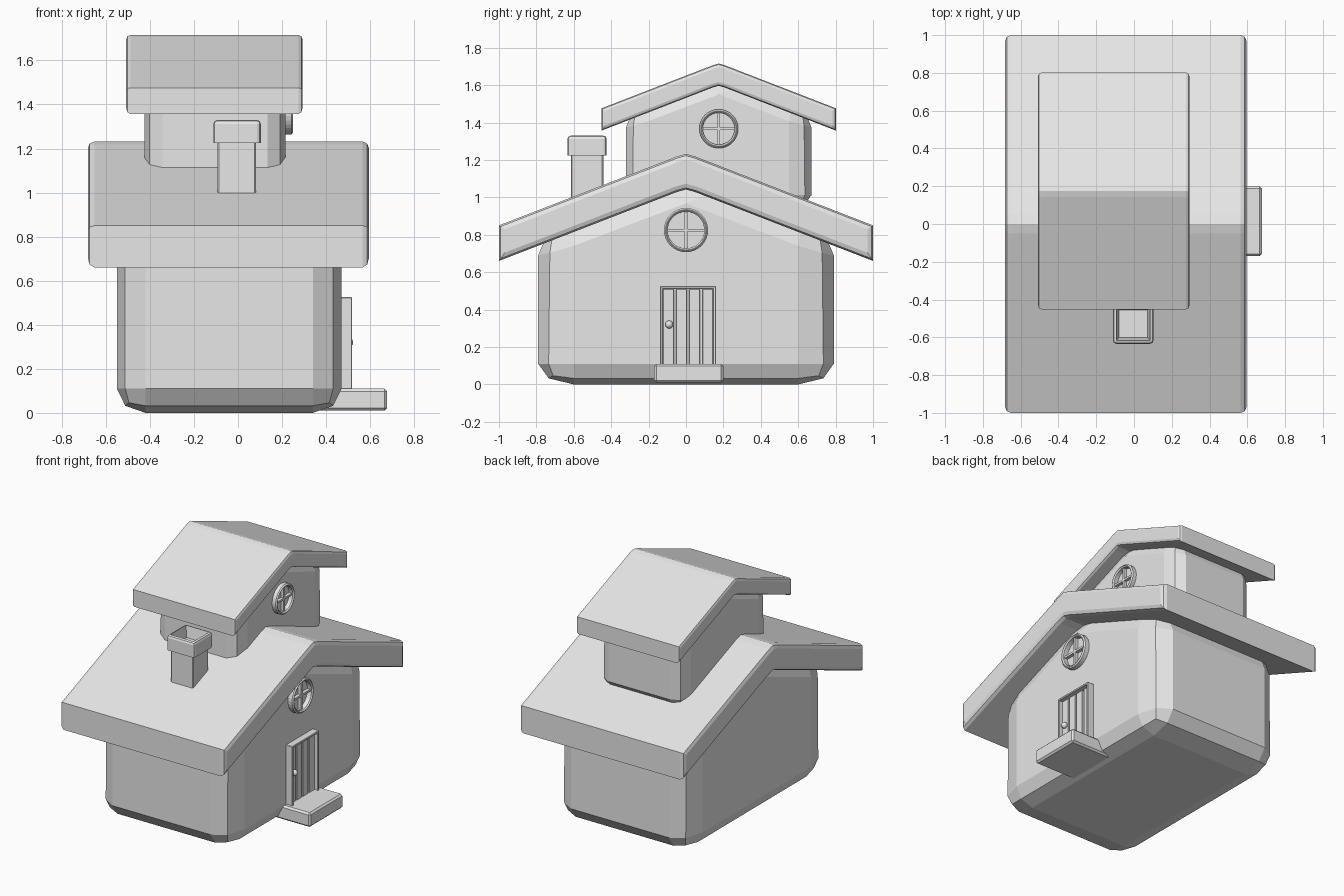
import bpy, bmesh, math
from mathutils import Matrix, Vector

if "Cube" in bpy.data.objects:
    bpy.data.objects.remove(bpy.data.objects["Cube"])

grey = bpy.data.materials.new("plain_grey")
grey.use_nodes = True
grey.diffuse_color = (0.8, 0.8, 0.8, 1)
grey.node_tree.nodes["Principled BSDF"].inputs["Base Color"].default_value = (0.8, 0.8, 0.8, 1)


def finish(name, bm, smooth=False):
    bmesh.ops.recalc_face_normals(bm, faces=bm.faces)
    for f in bm.faces:
        f.smooth = smooth
    mesh = bpy.data.meshes.new(name)
    bm.to_mesh(mesh)
    bm.free()
    mesh.materials.append(grey)
    obj = bpy.data.objects.new(name, mesh)
    bpy.context.collection.objects.link(obj)
    return obj


def bevel(bm, edges, width, segments=2):
    bmesh.ops.bevel(bm, geom=list(edges), offset=width, segments=segments,
                    profile=0.5, affect='EDGES', clamp_overlap=True)


def prism(profile, x0, x1):
    """Extrude a y-z outline along x."""
    bm = bmesh.new()
    face = bm.faces.new([bm.verts.new((x0, y, z)) for y, z in profile])
    new = bmesh.ops.extrude_face_region(bm, geom=[face])["geom"]
    bmesh.ops.translate(bm, vec=(x1 - x0, 0, 0),
                        verts=[v for v in new if isinstance(v, bmesh.types.BMVert)])
    bmesh.ops.recalc_face_normals(bm, faces=bm.faces)
    return bm


def box(name, lo, hi, width=0.0, segments=1):
    lo, hi = Vector(lo), Vector(hi)
    bm = bmesh.new()
    bmesh.ops.create_cube(bm, size=1)
    bmesh.ops.scale(bm, vec=hi - lo, verts=bm.verts)
    bmesh.ops.translate(bm, vec=(lo + hi) / 2, verts=bm.verts)
    if width:
        bevel(bm, bm.edges, width, segments)
    return finish(name, bm)


# Walls and roof of one storey, placed by a matrix
def storey(prefix, place):
    bm = prism([(-.79, 0), (.79, 0), (.79, .8), (0, 1.1), (-.79, .8)], -.55, .47)
    stretch = Vector((.13, .19, .11))
    bmesh.ops.scale(bm, vec=[1 / s for s in stretch], verts=bm.verts)
    bevel(bm, bm.edges, 1.0)
    bmesh.ops.scale(bm, vec=stretch, verts=bm.verts)
    bm.transform(place)
    finish(prefix + "_walls", bm)

    top = [(-1, .85), (-.05, 1.218), (0, 1.232), (.05, 1.218), (1, .85)]
    under = [(y, z - .19) for y, z in reversed(top)]
    bm = prism(top + under, -.682, .595)
    rim = [e for e in bm.edges if abs(e.verts[0].co.x - e.verts[1].co.x) < .01]
    bevel(bm, rim, .03)
    bm.transform(place)
    finish(prefix + "_roof", bm)


storey("lower", Matrix.Identity(4))
storey("upper", Matrix.Translation((-.08, .175, .943)) @ Matrix.Scale(.627, 4))


# Round window with a cross of bars
def window(prefix, wall, y, z, outer, inner, depth):
    bm = bmesh.new()
    c = .008
    section = [(wall - .03, inner), (wall + depth - c, inner), (wall + depth, inner + c),
               (wall + depth, outer - c), (wall + depth - c, outer), (wall - .03, outer)]
    verts = [bm.verts.new((x, y, z + r)) for x, r in section]
    edges = [bm.edges.new((a, b)) for a, b in zip(verts, verts[1:] + verts[:1])]
    bmesh.ops.spin(bm, geom=verts + edges, cent=(0, y, z), axis=(1, 0, 0),
                   angle=math.tau, steps=32)
    bmesh.ops.remove_doubles(bm, verts=bm.verts, dist=1e-4)
    finish(prefix + "_window_ring", bm)
    front, t, reach = wall + depth * .6, .007, inner + .005
    box(prefix + "_window_upright", (wall - .02, y - t, z - reach), (front, y + t, z + reach))
    box(prefix + "_window_crossbar", (wall - .02, y - reach, z - t), (front, y + reach, z + t))


window("lower", .47, 0, .825, .118, .098, .04)
window("upper", .215, .175, 1.367, .104, .085, .035)

# Door frame, planks and knob
left, right, head, sill = -.138, .16, .525, .1
for name, a, b in (("near", left, left + .015), ("far", right - .015, right)):
    box("door_frame_" + name, (.43, a, sill), (.518, b, head), .003)
box("door_frame_top", (.43, left, head - .015), (.518, right, head), .003)
pitch = (right - left - .03 + .012) / 4
for i in range(4):
    y = left + .015 + i * pitch
    box(f"door_plank_{i + 1}", (.44, y, sill), (.492, y + pitch - .012, head - .015), .003)

bm = bmesh.new()
bmesh.ops.create_uvsphere(bm, u_segments=16, v_segments=10, radius=.021,
                          matrix=Matrix.Translation((.502, -.09, .32)))
finish("door_knob", bm, smooth=True)

# Doorstep
box("doorstep", (.33, -.17, .01), (.677, .2, .11), .012)

# Chimney shaft and open cap
box("chimney_shaft", (-.092, -.615, .9), (.082, -.442, 1.25), .006)
bm = bmesh.new()
bmesh.ops.create_cube(bm, size=1)
bmesh.ops.scale(bm, vec=(.215, .21, .105), verts=bm.verts)
bmesh.ops.translate(bm, vec=(-.004, -.529, 1.2775), verts=bm.verts)
bevel(bm, [e for e in bm.edges if max(v.co.z for v in e.verts) > 1.3], .018)
mouth = max(bm.faces, key=lambda f: f.calc_center_median().z)
bmesh.ops.inset_region(bm, faces=[mouth], thickness=.02)
bmesh.ops.translate(bm, vec=(0, 0, -.078), verts=mouth.verts)
finish("chimney_cap", bm)
